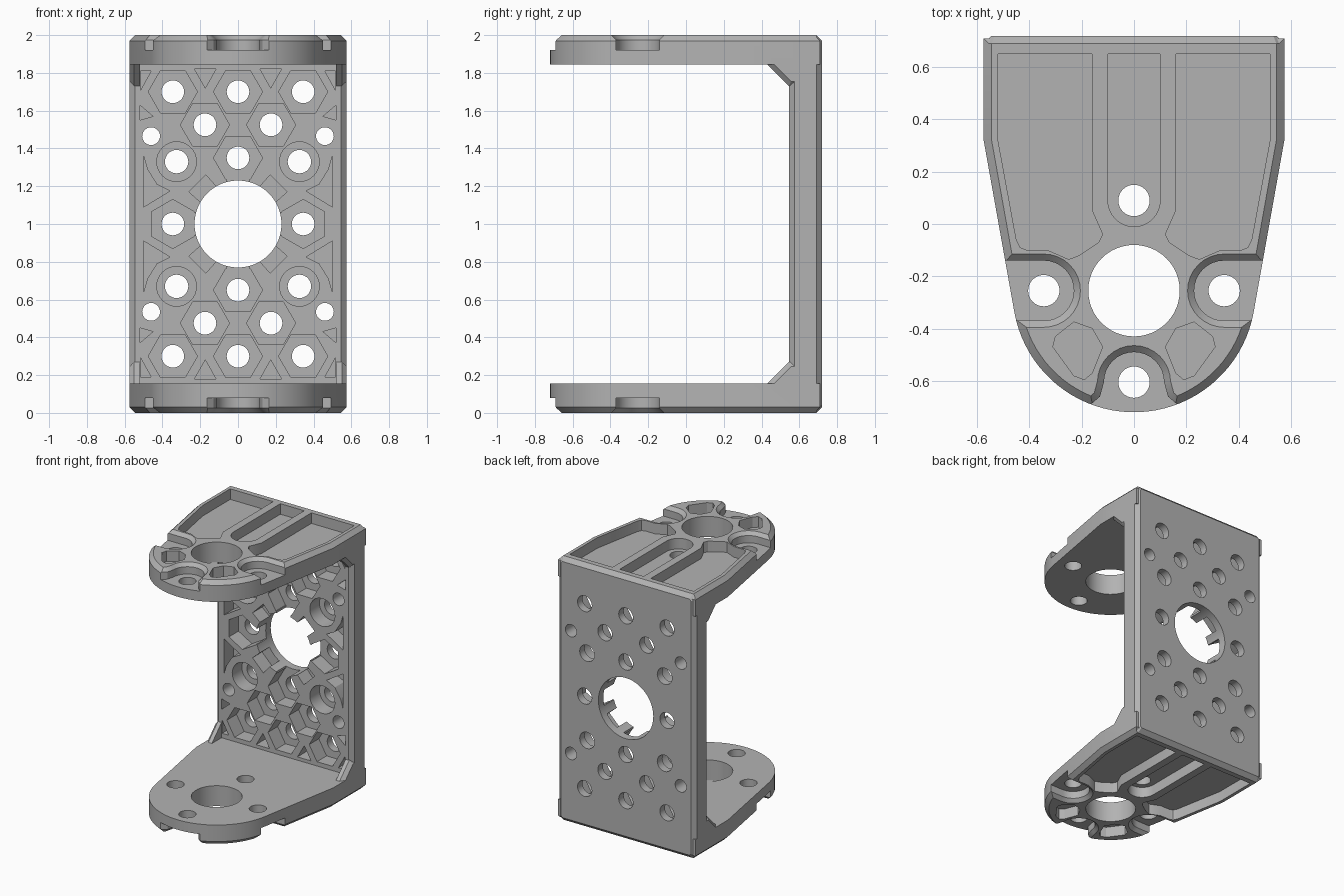
import bpy, bmesh
from math import sin, cos, radians
from mathutils import Vector

if "Cube" in bpy.data.objects:
    bpy.data.objects.remove(bpy.data.objects["Cube"])

grey = bpy.data.materials.new("bracket grey")
grey.use_nodes = True
grey.diffuse_color = (0.45, 0.45, 0.45, 1)
grey.node_tree.nodes["Principled BSDF"].inputs["Base Color"].default_value = grey.diffuse_color


def arc(cx, cy, r, start=0, end=360, n=32):
    full = end - start == 360
    steps = n if full else n - 1
    angles = [radians(start + (end - start) * i / steps) for i in range(n)]
    return [(cx + r * cos(a), cy + r * sin(a)) for a in angles]


def offset(pts, d):
    # mitred outline offset, outward for positive d
    out = []
    for i, p in enumerate(pts):
        a = (p - pts[i - 1]).normalized()
        b = (pts[(i + 1) % len(pts)] - p).normalized()
        na, nb = Vector((a.y, -a.x)), Vector((b.y, -b.x))
        out.append(p + (na + nb) * d / (1 + na.dot(nb)))
    return out


def prism(name, outline, layers, axis="Z"):
    # stack an outline in layers of (position along axis, outline offset)
    pts = [Vector(p) for p in outline]
    area = sum(pts[i - 1].cross(pts[i]) for i in range(len(pts)))
    if area < 0:
        pts.reverse()
    place = {"X": lambda u, v, h: (h, u, v),
             "Y": lambda u, v, h: (u, h, v),
             "Z": lambda u, v, h: (u, v, h)}[axis]
    bm = bmesh.new()
    rings = [[bm.verts.new(place(p.x, p.y, h)) for p in offset(pts, d)] for h, d in layers]
    n = len(pts)
    for low, high in zip(rings, rings[1:]):
        for i in range(n):
            j = (i + 1) % n
            bm.faces.new((low[i], low[j], high[j], high[i]))
    bm.faces.new(rings[0][::-1])
    bm.faces.new(rings[-1])
    bmesh.ops.recalc_face_normals(bm, faces=bm.faces)
    mesh = bpy.data.meshes.new(name)
    bm.to_mesh(mesh)
    bm.free()
    mesh.materials.append(grey)
    obj = bpy.data.objects.new(name, mesh)
    bpy.context.collection.objects.link(obj)
    return obj


def combine(tool, operation):
    mod = body.modifiers.new("combine", "BOOLEAN")
    mod.operation, mod.solver, mod.object = operation, "EXACT", tool
    bpy.context.view_layer.objects.active = body
    bpy.ops.object.modifier_apply(modifier=mod.name)
    bpy.data.objects.remove(tool)


def cut(outline, layers, axis):
    combine(prism("cutter", outline, layers, axis), "DIFFERENCE")


def flip(pts, sx, sy=1):
    return [(x * sx, y * sy) for x, y in pts]


# back plate with bevelled edges
c = 0.03
W = 0.575
half = [(W, c), (W, 2 - c), (W - c, 2)]
back = [(W - c, 0)] + half + [(-W + c, 2), (-W, 2 - c), (-W, c), (-W + c, 0)]
body = prism("u_bracket", back, [(0.545, -c), (W, 0), (0.69, 0), (0.72, -c)], "Y")

# end plates and corner gussets
plate = [(W, 0.71), (W, 0.32)] + arc(0, -0.255, 0.465, -10, -170, 40) + [(-W, 0.32), (-W, 0.71)]
gusset = [(0.6, 0.9), (0.43, 0.9), (0.43, 0.845), (0.545, 0.73), (0.6, 0.73)]
for s in (1, -1):
    combine(prism("end_plate", plate, [(1 + s * 0.845, 0), (1 + s * 0.97, 0), (1 + s, -c)]), "UNION")
    for sx in (1, -1):
        shape = [(y, 1 + s * z) for y, z in gusset]
        combine(prism("gusset", shape, [(sx * 0.52, 0), (sx * 0.55, 0), (sx * W, -0.025)], "X"), "UNION")

# end plate recesses and holes
side_pad = arc(0.345, -0.255, 0.115, 90, 270, 17) + [(0.8, -0.37), (0.8, -0.14)]
front_pad = arc(0, -0.605, 0.115, 0, 180, 17) + [
    (-0.13, -0.66), (-0.165, -0.69), (-0.165, -0.9),
    (0.165, -0.9), (0.165, -0.69), (0.13, -0.66)]
panel = [(0.16, 0.65), (0.52, 0.65), (0.52, 0.32), (0.45, -0.06), (0.435, -0.09), (0.41, -0.1),
         (0.33, -0.1), (0.25, -0.135), (0.21, -0.12), (0.135, -0.07), (0.12, -0.04), (0.16, 0.05)]
web = [(0.12, -0.47), (0.16, -0.4), (0.23, -0.375), (0.3, -0.43), (0.31, -0.47),
       (0.23, -0.58), (0.19, -0.595), (0.16, -0.57)]
slot = arc(0, 0.09, 0.1, 180, 360, 17) + [(0.1, 0.65), (-0.1, 0.65)]
for s in (1, -1):
    flared = [(1 + s * 0.92, 0), (1 + s * 0.975, 0), (1 + s * 1.03, 0.055)]
    straight = [(1 + s * 0.92, 0), (1 + s * 1.05, 0)]
    through = [(1 + s * 0.7, 0), (1 + s * 1.1, 0)]
    cut(front_pad, flared, "Z")
    cut(slot, straight, "Z")
    for sx in (1, -1):
        cut(flip(side_pad, sx), flared, "Z")
        cut(flip(panel, sx), straight, "Z")
        cut(flip(web, sx), straight, "Z")
    cut(arc(0, -0.255, 0.175, n=48), through, "Z")
    for x, y in ((0.345, -0.255), (-0.345, -0.255), (0, -0.605), (0, 0.09)):
        cut(arc(x, y, 0.06), through, "Z")

# back plate pockets, given relative to the plate centre
hexes = [(0, 0.7), (0.345, 0.7), (0.175, 0.525), (0, 0.35)]
pockets = [arc(x, z, 0.13, n=6) for x, z in hexes]
pockets.append(arc(0.345, 0, 0.13, 30, 390, 6))
pockets.append(arc(0.325, 0.33, 0.105))
pockets += [
    [(0.117, 0.82), (0.23, 0.82), (0.173, 0.72)],
    [(0.46, 0.81), (0.515, 0.81), (0.515, 0.71)],
    [(0.52, 0.63), (0.52, 0.55), (0.45, 0.57)],
    [(0.5, 0.36), (0.48, 0.29), (0.43, 0.21), (0.36, 0.175), (0.5, 0.09)],
    # openings into the large central hole
    [(0.1, 0.18), (0.18, 0.1), (0.26, 0.17), (0.17, 0.26)],
    [(0.06, 0.18), (-0.06, 0.18), (-0.06, 0.26), (0.06, 0.26)],
    [(0.18, 0.06), (0.18, -0.06), (0.26, -0.06), (0.26, 0.06)]]


def repeats(pts):
    # mirror across each axis the outline is not centred on
    mx = sum(p[0] for p in pts) / len(pts)
    mz = sum(p[1] for p in pts) / len(pts)
    for sx in ((1, -1) if abs(mx) > 0.01 else (1,)):
        for sz in ((1, -1) if abs(mz) > 0.01 else (1,)):
            yield [(x, z + 1) for x, z in flip(pts, sx, sz)]


for outline in pockets:
    for pts in repeats(outline):
        cut(pts, [(0.5, 0), (0.66, 0)], "Y")

# back plate through holes
holes = [(x, z, 0.06) for x, z in hexes]
holes += [(0.345, 0, 0.06), (0.325, 0.33, 0.062), (0.46, 0.465, 0.047), (0, 0, 0.23)]
for x, z, r in holes:
    for pts in repeats(arc(x, z, r, n=64 if r > 0.1 else 28)):
        cut(pts, [(0.5, 0), (0.8, 0)], "Y")

# crisp edges, smooth bores
bpy.context.view_layer.update()
body.select_set(True)
bpy.context.view_layer.objects.active = body
bpy.ops.object.shade_smooth_by_angle(angle=radians(25))
